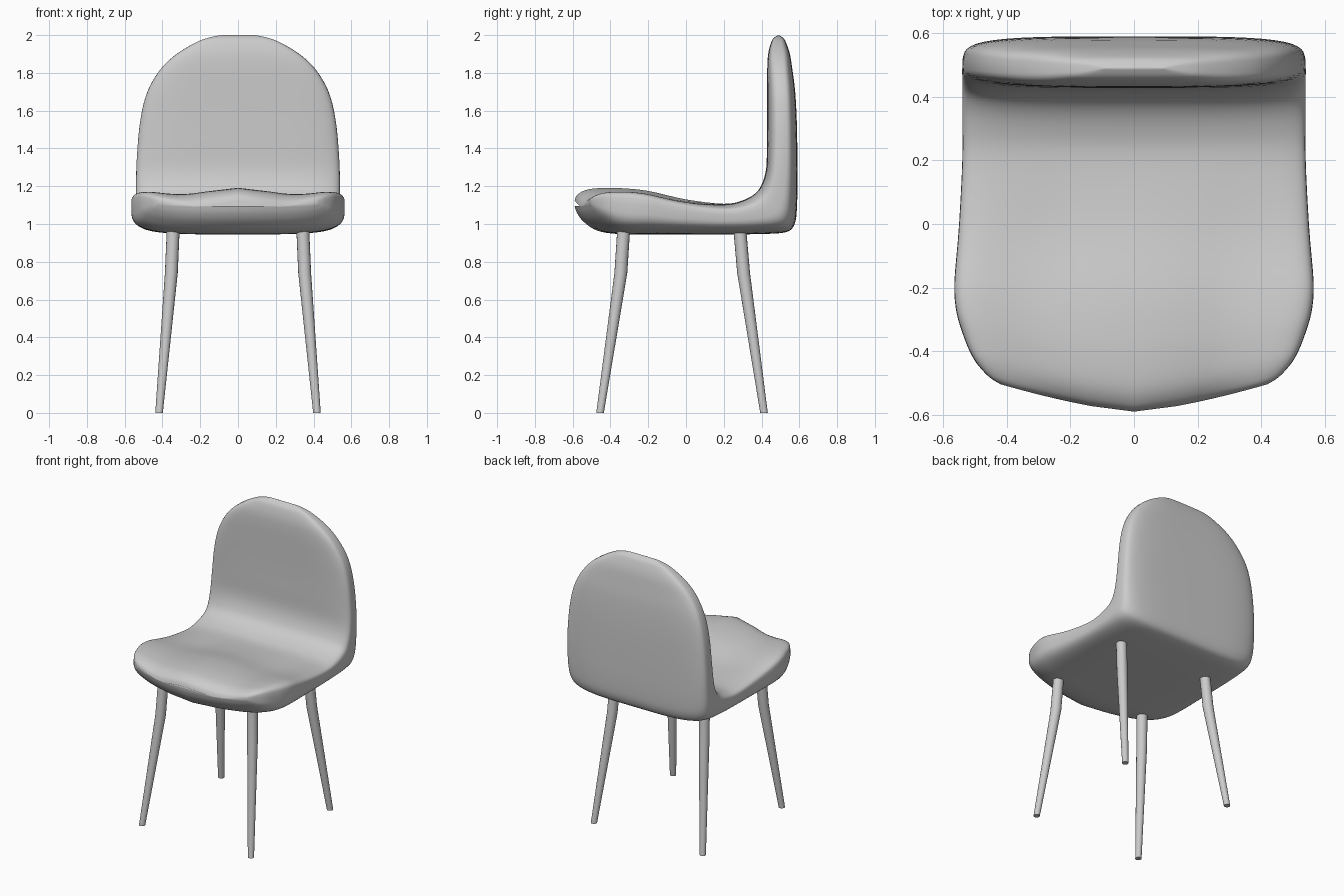
import bpy, bmesh, math
from mathutils import Vector

cube = bpy.data.objects.get("Cube")
if cube:
    bpy.data.objects.remove(cube, do_unlink=True)

grey = bpy.data.materials.new("light grey")
grey.use_nodes = True
colour = (0.6, 0.6, 0.6, 1)
grey.diffuse_color = colour
grey.node_tree.nodes["Principled BSDF"].inputs["Base Color"].default_value = colour


def loft(name, rings, angle):
    """Skin a list of closed rings and cap both ends."""
    bm = bmesh.new()
    loops = [[bm.verts.new(p) for p in ring] for ring in rings]
    n = len(loops[0])
    for a, b in zip(loops, loops[1:]):
        for i in range(n):
            j = (i + 1) % n
            bm.faces.new((a[i], a[j], b[j], b[i]))
    bm.faces.new(loops[0])
    bm.faces.new(loops[-1])
    bmesh.ops.recalc_face_normals(bm, faces=bm.faces)
    mesh = bpy.data.meshes.new(name)
    bm.to_mesh(mesh)
    bm.free()
    mesh.materials.append(grey)
    obj = bpy.data.objects.new(name, mesh)
    bpy.context.collection.objects.link(obj)
    bpy.ops.object.select_all(action="DESELECT")
    obj.select_set(True)
    bpy.context.view_layer.objects.active = obj
    bpy.ops.object.shade_smooth_by_angle(angle=math.radians(angle))
    return obj


def smooth(stations, steps):
    """Catmull-Rom interpolation through the stations."""
    pts = [Vector(s) for s in stations]
    pts = [pts[0]] + pts + [pts[-1]]
    out = []
    for a, b, c, d in zip(pts, pts[1:], pts[2:], pts[3:]):
        for k in range(steps):
            t = k / steps
            out.append(b + 0.5 * t * ((c - a) + t * ((2*a - 5*b + 4*c - d) + t * (3*b - a - 3*c + d))))
    return out + [pts[-1]]


def ramp(x, lo, hi):
    t = min(1, max(0, (x - lo) / (hi - lo)))
    return t * t * (3 - 2 * t)


def power(x, n):
    return math.copysign(abs(x) ** (2 / n), x)


# Shell stations: inner y, inner z, outer y, outer z, half width
STATIONS = [
    (-.59, 1.125, -.59, 1.095, .42), (-.575, 1.155, -.575, 1.055, .46),
    (-.53, 1.18, -.54, 1.01, .505), (-.46, 1.19, -.47, .965, .535),
    (-.35, 1.19, -.36, .947, .558), (-.2, 1.175, -.2, .945, .565),
    (0, 1.13, 0, .945, .55), (.2, 1.107, .2, .945, .54),
    (.3, 1.125, .4, .947, .54), (.37, 1.165, .53, .957, .54),
    (.405, 1.22, .575, 1.0, .54), (.425, 1.3, .588, 1.1, .54),
    (.428, 1.42, .59, 1.3, .535), (.43, 1.57, .587, 1.53, .517),
    (.43, 1.7, .578, 1.7, .48), (.43, 1.82, .563, 1.82, .41),
    (.435, 1.9, .55, 1.9, .325), (.45, 1.96, .53, 1.96, .225),
    (.465, 1.985, .515, 1.985, .16), (.488, 2.0, .492, 2.0, .09),
]


def section(s, count=64):
    iy, iz, oy, oz, w = s
    inner, outer = Vector((0, iy, iz)), Vector((0, oy, oz))
    seat = 1 - ramp(iz + oz, 2.2, 2.8)
    middle = 0.5 + 0.15 * seat
    front = ramp(-iy, 0.1, 0.55)
    saddle = ramp(-iy, -0.25, 0.25)
    ring = []
    for i in range(count):
        a = 2 * math.pi * i / count
        u = power(math.cos(a), 4)
        v = power(math.sin(a), 4)
        f = middle + v * (1 - middle if v > 0 else middle)
        p = outer.lerp(inner, f)
        p.x = u * w
        # bowed front edge and double-dished seat
        p.y += front * 0.11 * abs(p.x / 0.5) ** 1.4
        dish = 0.014 * u ** 6 - 0.033 * math.sin(math.pi * min(abs(u) / 1.1, 1)) ** 2
        p.z += saddle * max(v, 0) * dish
        ring.append(p)
    return ring


loft("seat_shell", [section(s) for s in smooth(STATIONS, 4)], 60)

# Splayed tapering legs: x, distance along y, z, radius
for side, x_sign in (("left", 1), ("right", -1)):
    for end, top_y, knee_y, foot_y in (("front", -.33, -.345, -.455), ("back", .285, .305, .413)):
        rings = []
        for x, y, z, r in ((.418, foot_y, 0, .02), (.353, knee_y, .74, .034), (.343, top_y, .97, .034)):
            rings.append([(x_sign * x + r * math.cos(k * math.pi / 8),
                           y + r * math.sin(k * math.pi / 8), z) for k in range(16)])
        loft(f"{end}_{side}_leg", rings, 40)
